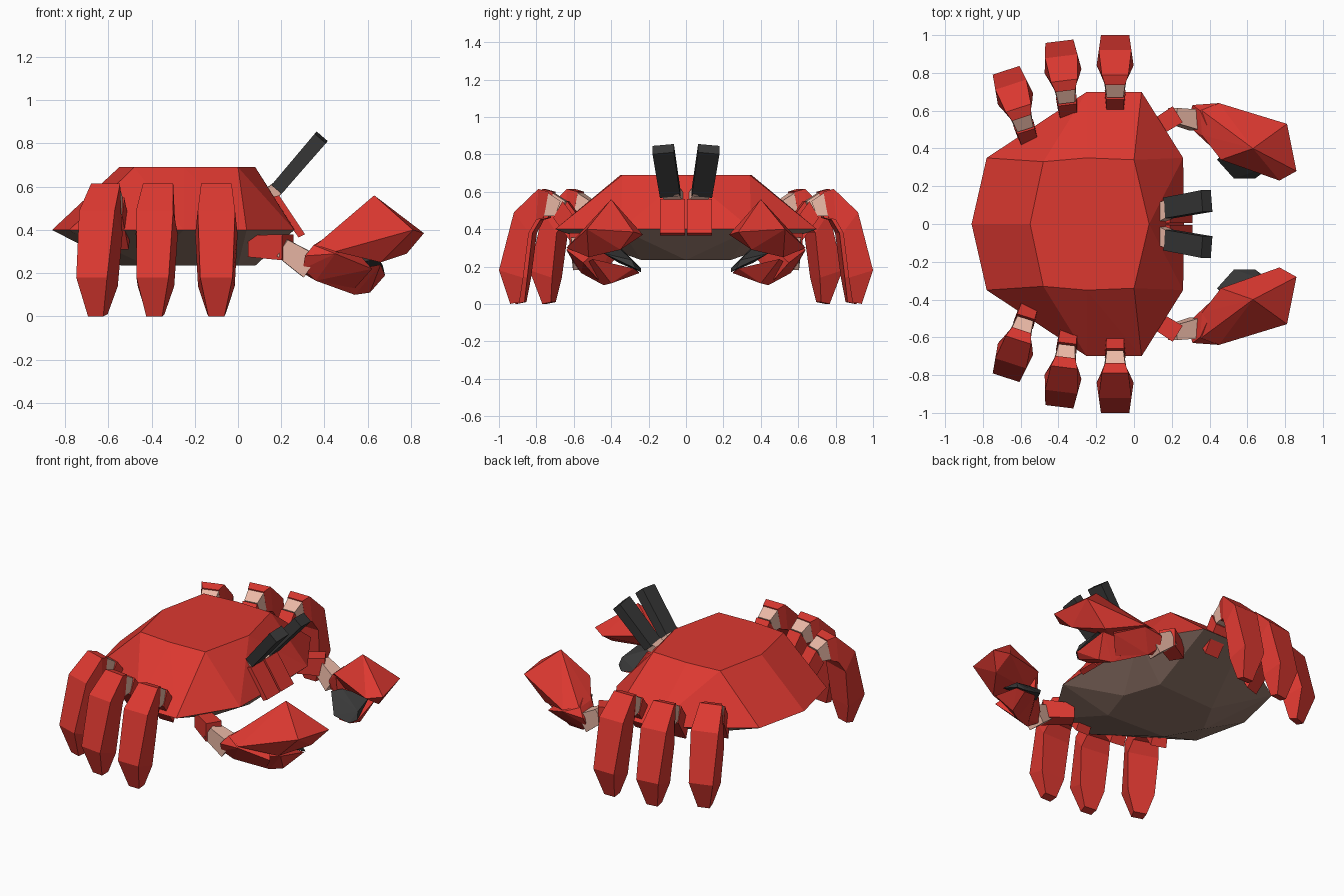
import bpy, bmesh
from math import sin, cos, radians
from mathutils import Vector

if "Cube" in bpy.data.objects:
    bpy.data.objects.remove(bpy.data.objects["Cube"])


def material(name, rgb):
    m = bpy.data.materials.new(name)
    m.diffuse_color = (*rgb, 1)
    m.use_nodes = True
    m.node_tree.nodes["Principled BSDF"].inputs["Base Color"].default_value = m.diffuse_color
    return m


RED = material("red", (0.72, 0.04, 0.03))
PALE = material("pale", (0.83, 0.48, 0.38))
BROWN = material("brown", (0.30, 0.19, 0.15))
DARK = material("dark", (0.04, 0.04, 0.04))


def finish(bm, name, mat):
    bmesh.ops.recalc_face_normals(bm, faces=bm.faces)
    me = bpy.data.meshes.new(name)
    bm.to_mesh(me)
    bm.free()
    me.materials.append(mat)
    ob = bpy.data.objects.new(name, me)
    bpy.context.collection.objects.link(ob)
    return ob


def hull(name, pts, mat, s=1):
    """Faceted solid around a few corner points; s=-1 mirrors it across y."""
    bm = bmesh.new()
    for x, y, z in pts:
        bm.verts.new((x, y * s, z))
    r = bmesh.ops.convex_hull(bm, input=bm.verts[:])
    junk = list({v for v in r["geom_interior"] + r["geom_unused"]
                 if isinstance(v, bmesh.types.BMVert) and not v.link_faces})
    bmesh.ops.delete(bm, geom=junk, context="VERTS")
    bmesh.ops.dissolve_limit(bm, angle_limit=0.02, verts=bm.verts[:], edges=bm.edges[:])
    return finish(bm, name, mat)


def loft(name, rings, mat):
    """Skin four-sided rings and cap both ends."""
    bm = bmesh.new()
    vs = [[bm.verts.new(p) for p in ring] for ring in rings]
    for a, b in zip(vs, vs[1:]):
        for i in range(4):
            j = (i + 1) % 4
            bm.faces.new((a[i], a[j], b[j], b[i]))
    bm.faces.new(vs[0])
    bm.faces.new(vs[-1])
    return finish(bm, name, mat)


def bar(name, p, q, side, size_a, size_b, mat, s=1):
    """Tapered square bar from p to q; sizes are (width, depth)."""
    p, q, side = (Vector((v[0], v[1] * s, v[2])) for v in (p, q, side))
    d = (q - p).normalized()
    side = (side - d * side.dot(d)).normalized()
    up = d.cross(side)
    rings = []
    for c, (w, h) in ((p, size_a), (q, size_b)):
        rings.append([c + side * a * w / 2 + up * b * h / 2
                      for a, b in ((-1, -1), (1, -1), (1, 1), (-1, 1))])
    return loft(name, rings, mat)


def both(pts):
    return [(x, y * s, z) for x, y, z in pts for s in (1, -1)]


# Shell and underside share the rim
rim = both([(-.86, 0, .4), (-.78, .35, .4), (-.25, .70, .4), (.04, .70, .4), (.26, .35, .4), (.265, 0, .4)])
top = both([(-.55, 0, .69), (-.48, .33, .69), (-.25, .35, .69), (0, .34, .69), (.08, 0, .69)])
belly = both([(-.54, 0, .235), (-.42, .22, .235), (0, .24, .235), (.08, 0, .235)])
hull("shell", rim + top, RED)
hull("underside", rim + belly, BROWN)

# Leg outline: inner (r, z), outer (r, z), half width
STUB = [((-.07, .31), (-.12, .40), .05), ((.04, .46), (-.01, .55), .055)]
JOINT = [((.03, .47), (0, .55), .05), ((.09, .47), (.07, .595), .06)]
LEG = [((.09, .46), (.065, .60), .06), ((.13, .45), (.12, .615), .08),
       ((.17, .38), (.25, .49), .098), ((.20, .14), (.33, .18), .085),
       ((.22, .01), (.27, 0), .042)]


def leg_part(name, sections, mat, x, y, ang, s):
    def place(r, z, t):
        return (x - r * sin(ang) + t * cos(ang), s * (y + r * cos(ang) + t * sin(ang)), z)
    rings = [[place(*i, -w), place(*i, w), place(*o, w * .88), place(*o, -w * .88)]
             for i, o, w in sections]
    loft(name, rings, mat)


for s, tag in ((1, "left"), (-1, "right")):
    # Walking legs
    for n, (x, y, a) in enumerate([(-.10, .67, 0), (-.355, .64, 7), (-.575, .50, 18)]):
        for part, sec, mat in (("leg_stub", STUB, RED), ("leg_joint", JOINT, PALE), ("leg", LEG, RED)):
            leg_part(f"{tag}_{part}_{n + 1}", sec, mat, x, y, radians(a), s)

    # Arm
    bar(f"{tag}_arm", (.07, .48, .325), (.23, .58, .32), (0, 0, 1), (.10, .09), (.12, .10), RED, s)
    bar(f"{tag}_wrist", (.20, .575, .32), (.33, .55, .235), (0, 1, 0), (.08, .09), (.11, .12), PALE, s)

    # Claw: palm, upper finger, lower finger and dark mouth lining
    palm = [(.30, .53, .20), (.30, .60, .22), (.31, .63, .28), (.35, .60, .33), (.36, .47, .33),
            (.31, .50, .26), (.36, .56, .165), (.45, .64, .29), (.46, .36, .40),
            (.46, .38, .24), (.54, .47, .13), (.62, .55, .22)]
    hull(f"{tag}_claw_palm", palm, RED, s)
    hull(f"{tag}_claw_upper_finger",
         [(.36, .60, .33), (.36, .47, .33), (.45, .64, .30), (.46, .34, .41), (.63, .40, .56),
          (.81, .53, .40), (.86, .28, .385), (.77, .23, .37), (.78, .35, .29), (.66, .52, .25),
          (.50, .40, .30)], RED, s)
    hull(f"{tag}_claw_lower_finger",
         [(.36, .56, .165), (.46, .38, .20), (.54, .44, .10), (.61, .40, .11), (.66, .50, .24),
          (.68, .28, .19), (.64, .25, .165), (.56, .25, .17), (.45, .56, .2)], RED, s)
    hull(f"{tag}_claw_lining",
         [(.44, .34, .29), (.50, .37, .31), (.65, .44, .27), (.67, .29, .235), (.68, .27, .19),
          (.64, .24, .17), (.53, .24, .19), (.46, .36, .22)], DARK, s)

    # Eye with its stalk
    bar(f"{tag}_eye_stalk", (.12, .05, .54), (.19, .082, .60), (0, 1, 0), (.10, .07), (.09, .06), PALE, s)
    bar(f"{tag}_eye", (.182, .085, .592), (.385, .122, .828), (0, 1, 0), (.11, .062), (.115, .068), DARK, s)

    # Face plate
    hull(f"{tag}_face_plate", [(x, y, z) for y in (.006, .138)
         for x, z in ((.15, .55), (.19, .56), (.31, .38), (.28, .365))], RED, s)
